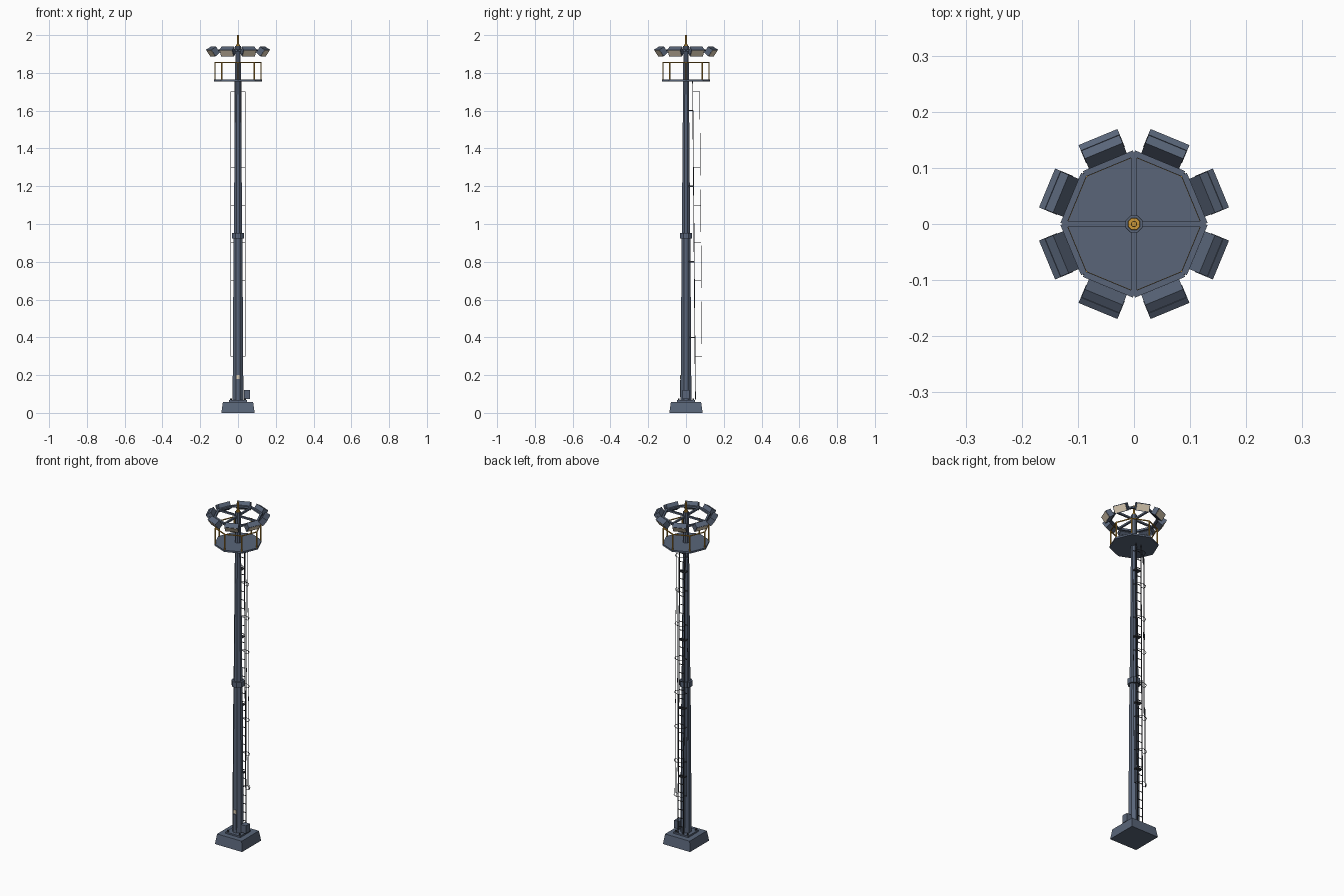
import bpy, bmesh, math
from mathutils import Matrix, Vector

old = bpy.data.objects.get("Cube")
if old:
    bpy.data.objects.remove(old, do_unlink=True)


def material(name, rgb):
    m = bpy.data.materials.new(name)
    m.use_nodes = True
    m.diffuse_color = (*rgb, 1)
    m.node_tree.nodes["Principled BSDF"].inputs["Base Color"].default_value = (*rgb, 1)
    return m


STEEL = material("blue grey steel", (0.1, 0.13, 0.19))
DARK = material("dark steel", (0.045, 0.05, 0.062))
AMBER = material("amber paint", (0.6, 0.31, 0.04))
LENS = material("warm lens", (0.75, 0.64, 0.48))
TURN = math.pi / 8


def finish(name, bm, mat):
    bmesh.ops.recalc_face_normals(bm, faces=bm.faces)
    me = bpy.data.meshes.new(name)
    bm.to_mesh(me)
    bm.free()
    me.materials.append(mat)
    ob = bpy.data.objects.new(name, me)
    bpy.context.collection.objects.link(ob)
    return ob


def add_box(bm, centre, size, turn=Matrix()):
    m = turn @ Matrix.Translation(centre) @ Matrix.Diagonal((*size, 1))
    bmesh.ops.create_cube(bm, size=1, matrix=m)


def add_cone(bm, z0, z1, r0, r1, sides=8, turn=TURN, xy=(0, 0)):
    m = Matrix.Translation((*xy, (z0 + z1) / 2)) @ Matrix.Rotation(turn, 4, "Z")
    bmesh.ops.create_cone(bm, cap_ends=True, segments=sides, radius1=r0,
                          radius2=r1, depth=z1 - z0, matrix=m)


def add_bar(bm, a, b, width, height=None):
    """Rectangular bar between two points."""
    a, b = Vector(a), Vector(b)
    d = b - a
    m = Matrix.Translation((a + b) / 2) @ d.to_track_quat("Z", "Y").to_matrix().to_4x4()
    bmesh.ops.create_cube(bm, size=1,
                          matrix=m @ Matrix.Diagonal((width, height or width, d.length, 1)))


def box(name, centre, size, mat):
    bm = bmesh.new()
    add_box(bm, centre, size)
    return finish(name, bm, mat)


def cone(name, mat, *args, **kw):
    bm = bmesh.new()
    add_cone(bm, *args, **kw)
    return finish(name, bm, mat)


def octagon(radius, z):
    return [Vector((radius * math.cos(2 * i * TURN), radius * math.sin(2 * i * TURN), z))
            for i in range(8)]


def add_loop(bm, points, width, height=None):
    for a, b in zip(points, points[1:] + points[:1]):
        add_bar(bm, a, b, width, height)


# Footing, base plate and anchor bolts
cone("footing", STEEL, 0, 0.058, 0.125, 0.113, sides=4, turn=math.pi / 4)
box("base_plate", (0, 0, 0.062), (0.096, 0.096, 0.01), STEEL)
bm = bmesh.new()
for x in (-0.038, 0.038):
    for y in (-0.038, 0.038):
        add_cone(bm, 0.066, 0.076, 0.005, 0.005, sides=6, xy=(x, y))
finish("anchor_bolts", bm, DARK)

# Two-section mast with a joint collar
cone("lower_mast", STEEL, 0.06, 0.94, 0.031, 0.025)
cone("upper_mast", STEEL, 0.94, 1.94, 0.024, 0.015)
cone("joint_collar", STEEL, 0.922, 0.953, 0.035, 0.035)

# Service hatch, sign and control box
box("service_hatch", (0, -0.029, 0.13), (0.02, 0.006, 0.09), STEEL)
box("sign_plate", (0, -0.0285, 0.19), (0.018, 0.004, 0.02), LENS)
box("control_box", (0.048, 0, 0.097), (0.032, 0.036, 0.046), STEEL)

# Leaning ladder behind the mast
Z_LOW, Z_HIGH = 0.07, 1.755


def ladder_y(z):
    return 0.05 - 0.015 * (z - Z_LOW) / (Z_HIGH - Z_LOW)


bm = bmesh.new()
for x in (-0.017, 0.017):
    add_bar(bm, (x, ladder_y(Z_LOW), Z_LOW), (x, ladder_y(Z_HIGH), Z_HIGH), 0.004)
for i in range(33):
    z = 0.11 + 0.05 * i
    add_bar(bm, (-0.017, ladder_y(z), z), (0.017, ladder_y(z), z), 0.003)
finish("ladder", bm, DARK)

bm = bmesh.new()
for z in (0.4, 0.8, 1.2, 1.6):
    add_box(bm, (0, ladder_y(z) / 2 + 0.006, z), (0.036, ladder_y(z) - 0.012, 0.006))
finish("ladder_brackets", bm, DARK)


# Safety cage of half-round hoops with side and back straps
def hoop(z):
    return [Vector((0.038 * math.cos(i * TURN * 2), ladder_y(z) + 0.037 * math.sin(i * TURN * 2), z))
            for i in range(5)]


bm = bmesh.new()
for i in range(8):
    points = hoop(0.3 + 0.2 * i)
    for a, b in zip(points, points[1:]):
        add_bar(bm, a, b, 0.002)
    for end in (points[0], points[-1]):
        add_bar(bm, end, (end.x * 0.45, end.y, end.z), 0.002)
for a, b in list(zip(hoop(0.3), hoop(1.7)))[::2]:
    add_bar(bm, a, b, 0.002)
finish("safety_cage", bm, DARK)

# Work platform with guard rail
cone("platform", STEEL, 1.754, 1.764, 0.128, 0.128, turn=0)
bm = bmesh.new()
for x, y, z in octagon(0.122, 0):
    add_cone(bm, 1.763, 1.856, 0.004, 0.004, xy=(x, y))
add_loop(bm, octagon(0.122, 1.855), 0.005)
finish("guard_rail", bm, AMBER)

# Lamp ring, spokes and hub
bm = bmesh.new()
add_loop(bm, octagon(0.126, 1.918), 0.011)
for p in octagon(0.126, 1.918)[::2]:
    add_bar(bm, (0, 0, 1.918), p, 0.01)
finish("lamp_ring", bm, STEEL)
cone("hub", STEEL, 1.9, 1.942, 0.016, 0.016)

# Eight floodlights aimed outward and down
body, frame, lens = bmesh.new(), bmesh.new(), bmesh.new()
for i in range(8):
    aim = (Matrix.Rotation((2 * i + 1) * TURN, 4, "Z") @ Matrix.Translation((0.143, 0, 1.914))
           @ Matrix.Rotation(math.radians(35), 4, "Y"))
    add_box(body, (-0.006, 0, 0), (0.02, 0.073, 0.039), aim)
    add_box(frame, (0.009, 0, 0), (0.013, 0.075, 0.042), aim)
    add_box(lens, (0.0155, 0, 0), (0.003, 0.068, 0.035), aim)
finish("lamp_bodies", body, STEEL)
finish("lamp_frames", frame, STEEL)
finish("lamp_lenses", lens, LENS)

# Warning beacon and its rod on the mast top
cone("beacon_collar", AMBER, 1.94, 1.95, 0.012, 0.011)
cone("beacon_rod", AMBER, 1.948, 2.0, 0.006, 0.005)
